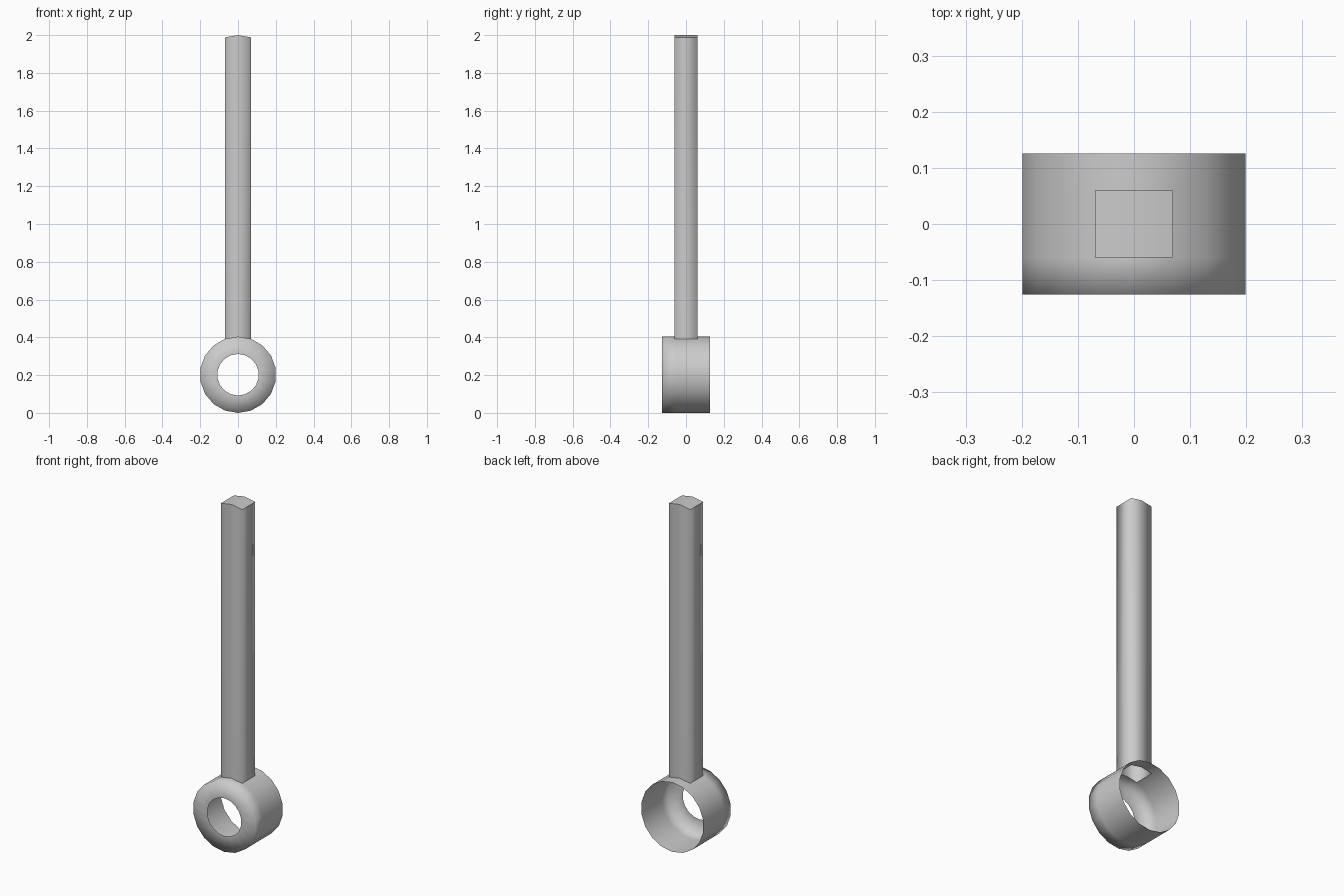
import bpy, bmesh, math

if "Cube" in bpy.data.objects:
    bpy.data.objects.remove(bpy.data.objects["Cube"])

N = 18              # sides of the ring
R, HOLE = 0.202, 0.11
HALF_DEPTH, SHAFT_Y, TOP = 0.126, 0.06, 2.0


def rim_point(r, y, i):
    a = 2 * math.pi * i / N
    return (r * math.sin(a), y, R + r * math.cos(a))


def finish(name, bm):
    bmesh.ops.recalc_face_normals(bm, faces=bm.faces)
    for f in bm.faces:
        f.smooth = True
    mesh = bpy.data.meshes.new(name)
    bm.to_mesh(mesh)
    bm.free()
    obj = bpy.data.objects.new(name, mesh)
    bpy.context.collection.objects.link(obj)
    return obj


# Ring shell: front lip, then wall; open at the back and beneath the shaft
bm = bmesh.new()
profile = [(HOLE, -HALF_DEPTH), (R, -HALF_DEPTH), (R, -SHAFT_Y), (R, SHAFT_Y), (R, HALF_DEPTH)]
loops = [[bm.verts.new(rim_point(r, y, i)) for i in range(N)] for r, y in profile]
for k, (a, b) in enumerate(zip(loops, loops[1:])):
    for i in range(N):
        if k == 2 and i in (0, N - 1):
            continue
        j = (i + 1) % N
        bm.faces.new((a[i], a[j], b[j], b[i]))
finish("ring", bm)

# Hollow shaft: the two top ring facets carried straight up
bm = bmesh.new()
section = [(-1, -SHAFT_Y), (0, -SHAFT_Y), (1, -SHAFT_Y), (1, SHAFT_Y), (0, SHAFT_Y), (-1, SHAFT_Y)]
low = [bm.verts.new(rim_point(R, y, i)) for i, y in section]
high = [bm.verts.new((v.co.x, v.co.y, v.co.z + TOP - 2 * R)) for v in low]
for i in range(6):
    j = (i + 1) % 6
    bm.faces.new((low[i], low[j], high[j], high[i]))
for i in range(6):
    bm.edges.get((high[i], high[(i + 1) % 6])).smooth = False
# Ridged top cap
bm.faces.new((high[0], high[1], high[4], high[5]))
bm.faces.new((high[1], high[2], high[3], high[4]))
finish("shaft", bm)
